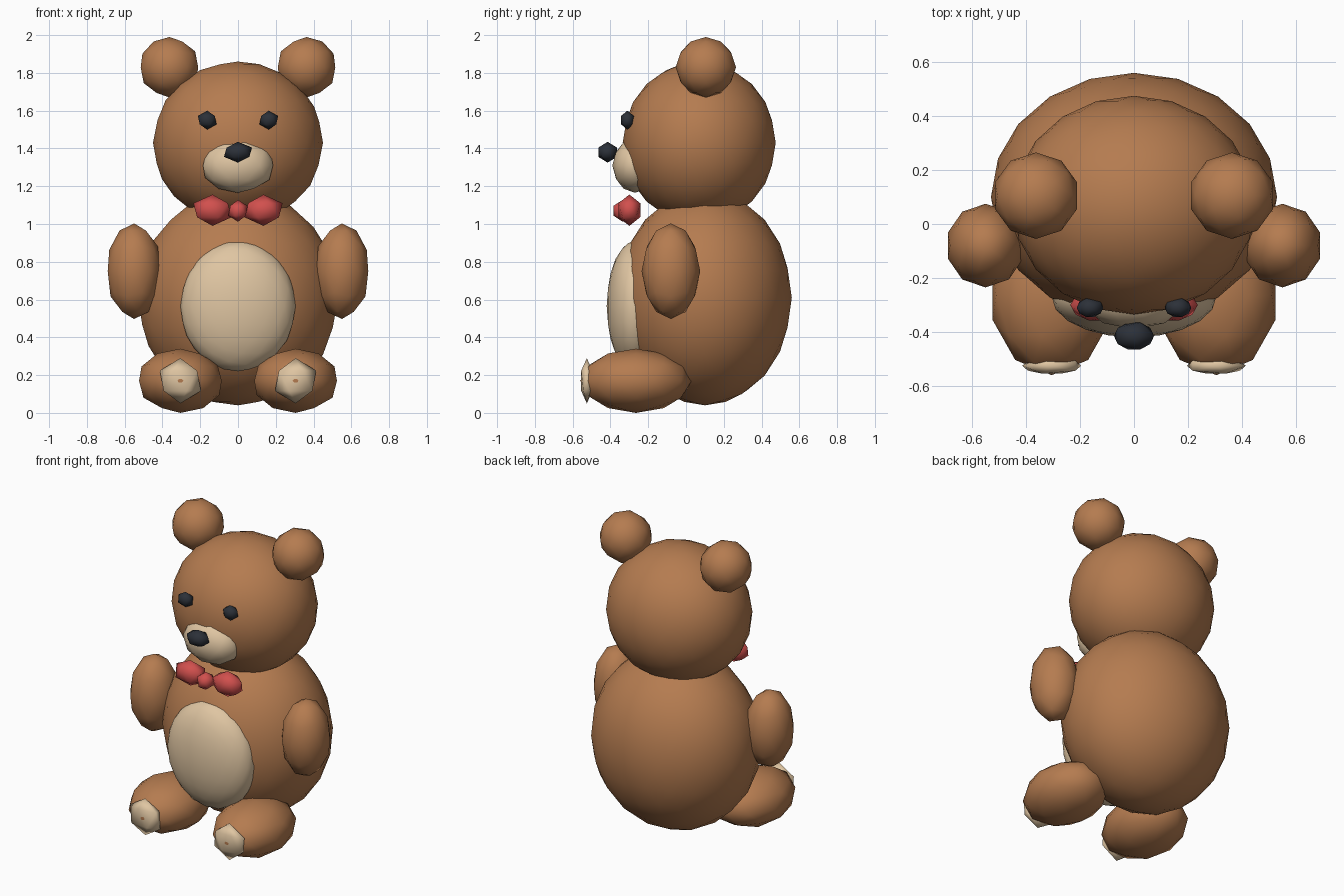
import bpy, bmesh
from mathutils import Matrix, Vector

if "Cube" in bpy.data.objects:
    bpy.data.objects.remove(bpy.data.objects["Cube"])


def material(name, rgb):
    m = bpy.data.materials.new(name)
    m.diffuse_color = (*rgb, 1)
    m.use_nodes = True
    m.node_tree.nodes["Principled BSDF"].inputs["Base Color"].default_value = m.diffuse_color
    return m


FUR = material("brown_fur", (0.46, 0.20, 0.08))
CREAM = material("cream_fur", (0.74, 0.56, 0.36))
DARK = material("dark_plastic", (0.025, 0.03, 0.04))
RED = material("red_cloth", (0.64, 0.08, 0.075))


def ball(name, centre, radii, mat, detail, side=1):
    """Stretched icosphere; side=-1 makes the mirrored copy across x = 0."""
    bm = bmesh.new()
    bmesh.ops.create_icosphere(bm, subdivisions=detail, radius=1)
    size = Matrix.Diagonal((*radii, 1))
    flip = Matrix.Diagonal((side, 1, 1, 1))
    bm.transform(flip @ Matrix.Translation(Vector(centre)) @ size)
    if side < 0:
        bmesh.ops.reverse_faces(bm, faces=bm.faces)
    for f in bm.faces:
        f.smooth = True
    mesh = bpy.data.meshes.new(name)
    bm.to_mesh(mesh)
    bm.free()
    mesh.materials.append(mat)
    bpy.context.collection.objects.link(bpy.data.objects.new(name, mesh))


def pair(name, *args):
    ball(name + "_right", *args)
    ball(name + "_left", *args, -1)


# Body and belly patch
ball("body", (0, 0.10, 0.62), (0.53, 0.46, 0.57), FUR, 3)
ball("belly_patch", (0, -0.27, 0.575), (0.305, 0.15, 0.345), CREAM, 3)

# Head and face
ball("head", (0, 0.07, 1.44), (0.45, 0.405, 0.43), FUR, 3)
ball("muzzle", (0, -0.27, 1.32), (0.195, 0.12, 0.145), CREAM, 2)
ball("nose", (0, -0.415, 1.39), (0.083, 0.058, 0.055), DARK, 1)
pair("eye", (0.163, -0.31, 1.56), (0.055, 0.04, 0.05), DARK, 1)
pair("ear", (0.363, 0.105, 1.84), (0.16, 0.16, 0.16), FUR, 2)

# Limbs and foot pads
pair("arm", (0.55, -0.08, 0.76), (0.147, 0.155, 0.253), FUR, 2)
pair("leg", (0.305, -0.265, 0.18), (0.23, 0.295, 0.17), FUR, 2)
pair("foot_pad", (0.305, -0.525, 0.18), (0.122, 0.035, 0.12), CREAM, 1)

# Bow tie
pair("bow_wing", (0.135, -0.30, 1.083), (0.113, 0.068, 0.083), RED, 1)
ball("bow_knot", (0, -0.335, 1.08), (0.057, 0.058, 0.058), RED, 1)

# Rest on the ground
bpy.context.view_layer.update()
objs = bpy.context.collection.objects
low = min(v.co.z for o in objs for v in o.data.vertices)
for o in objs:
    o.data.transform(Matrix.Translation((0, 0, -low)))
